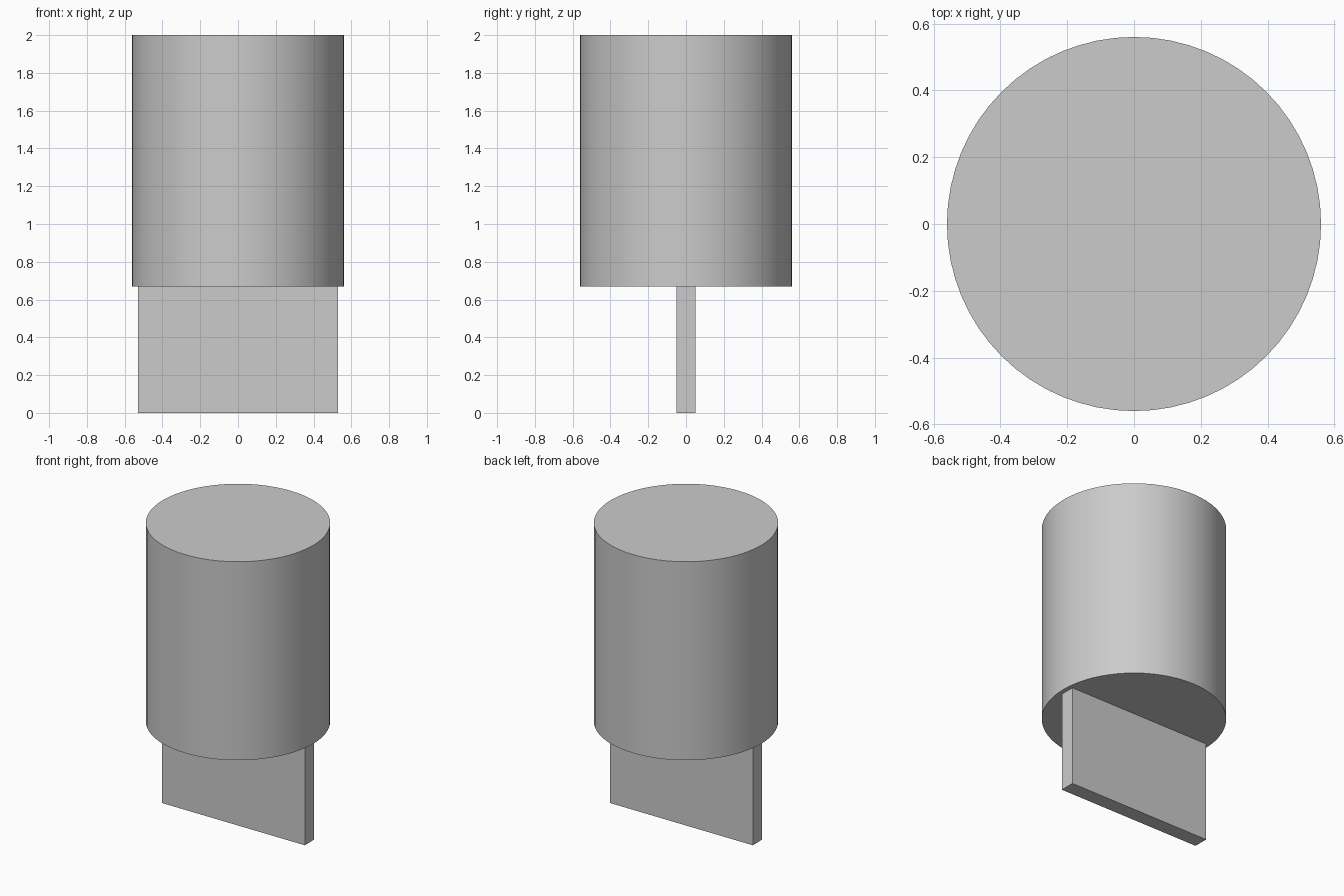
import bpy
import math

default = bpy.data.objects.get("Cube")
if default:
    bpy.data.objects.remove(default, do_unlink=True)

RADIUS, HEIGHT, SPLIT = 0.56, 2.0, 0.67
BLADE_WIDTH, BLADE_THICKNESS = 1.06, 0.1

# Single plain grey
grey = bpy.data.materials.new("plain grey")
grey.use_nodes = True
colour = (0.6, 0.6, 0.6, 1)
grey.diffuse_color = colour
grey.node_tree.nodes["Principled BSDF"].inputs["Base Color"].default_value = colour


def finish(name):
    obj = bpy.context.object
    obj.name = obj.data.name = name
    obj.data.materials.append(grey)
    return obj


# Round upper body
bpy.ops.mesh.primitive_cylinder_add(
    vertices=64, radius=RADIUS, depth=HEIGHT - SPLIT,
    location=(0, 0, (HEIGHT + SPLIT) / 2))
finish("round_body")
bpy.ops.object.shade_smooth_by_angle(angle=math.radians(30))

# Thin flat blade below the body
bpy.ops.mesh.primitive_cube_add(size=1, location=(0, 0, SPLIT / 2))
blade = finish("flat_blade")
blade.scale = (BLADE_WIDTH, BLADE_THICKNESS, SPLIT)
bpy.ops.object.transform_apply(location=False, rotation=False, scale=True)
